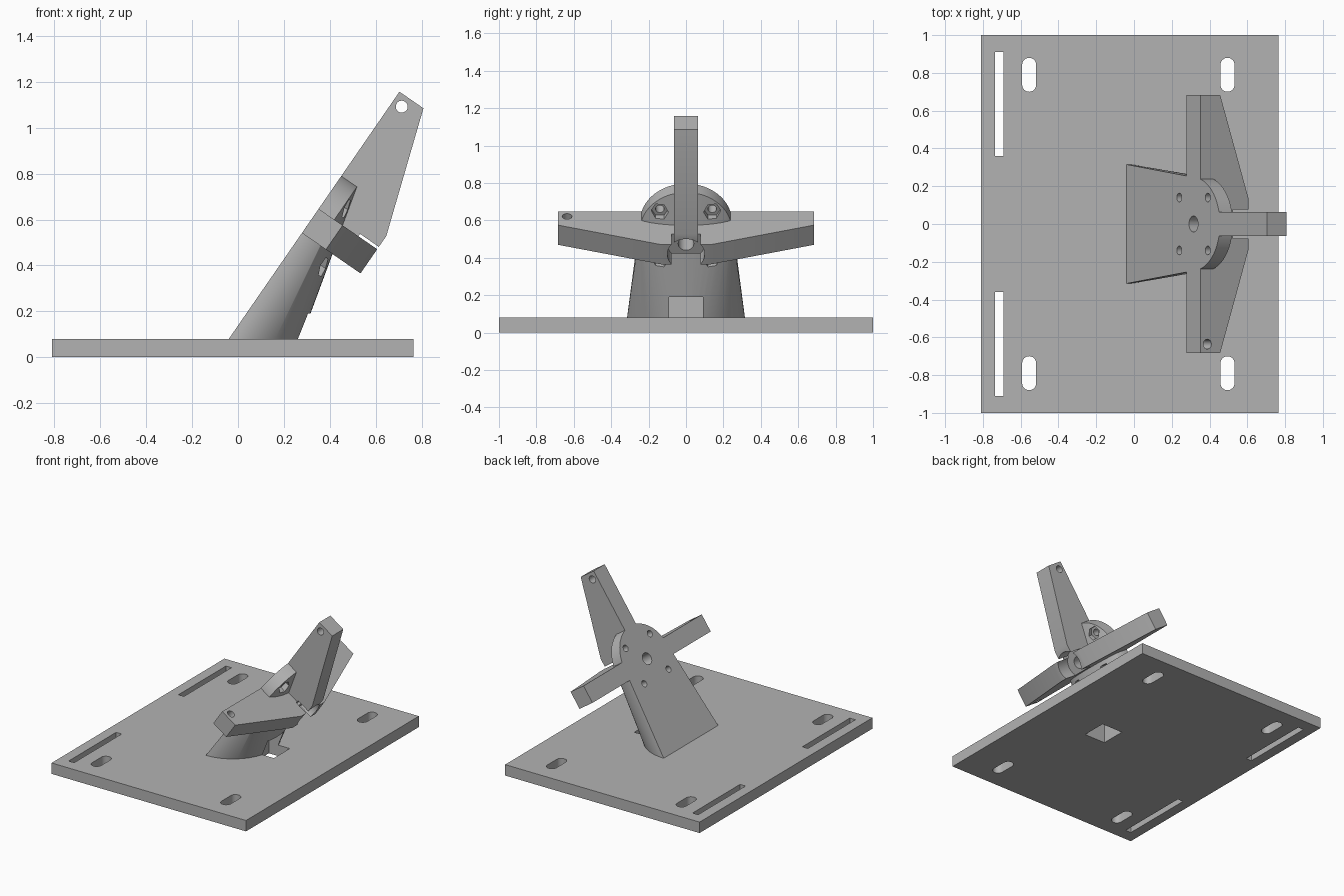
import bpy, bmesh
from math import pi, cos, sin
from mathutils import Matrix, Vector

if "Cube" in bpy.data.objects:
    bpy.data.objects.remove(bpy.data.objects["Cube"])

grey = bpy.data.materials.new("plain grey")
grey.use_nodes = True
grey.diffuse_color = (0.45, 0.45, 0.45, 1)
grey.node_tree.nodes["Principled BSDF"].inputs["Base Color"].default_value = (0.45, 0.45, 0.45, 1)

# Frame of the tilted face: x runs up the slope, z points out of the face
UP = Vector((0.568, 0, 0.823)).normalized()
OUT = UP.cross(Vector((0, 1, 0)))
TILT = Matrix((UP, (0, 1, 0), OUT)).transposed().to_4x4()
TILT.translation = (0.315, 0, 0.594)
TOP = 0.08


def make(name, bm):
    bmesh.ops.recalc_face_normals(bm, faces=bm.faces[:])
    mesh = bpy.data.meshes.new(name)
    bm.to_mesh(mesh)
    bm.free()
    mesh.materials.append(grey)
    ob = bpy.data.objects.new(name, mesh)
    bpy.context.collection.objects.link(ob)
    return ob


def prism(name, outline, lo, hi, matrix=Matrix()):
    bm = bmesh.new()
    base = bm.faces.new([bm.verts.new((x, y, lo)) for x, y in outline])
    side = bmesh.ops.extrude_face_region(bm, geom=[base])["geom"]
    moved = [v for v in side if isinstance(v, bmesh.types.BMVert)]
    bmesh.ops.translate(bm, verts=moved, vec=(0, 0, hi - lo))
    bm.transform(matrix)
    return make(name, bm)


def rect(x0, x1, y0, y1):
    return [(x0, y0), (x1, y0), (x1, y1), (x0, y1)]


def ring(x, y, r, n=32, start=0):
    return [(x + r * cos(start + 2 * pi * i / n), y + r * sin(start + 2 * pi * i / n)) for i in range(n)]


def slot(x, y, r, half):
    arc = [pi * i / 12 for i in range(13)]
    return ([(x + r * cos(a), y + half + r * sin(a)) for a in arc]
            + [(x - r * cos(a), y - half - r * sin(a)) for a in arc])


def cut(ob, *cutter):
    tool = prism("cutter", *cutter)
    tool.hide_render = True
    mod = ob.modifiers.new("cut", "BOOLEAN")
    mod.operation, mod.solver, mod.object = "DIFFERENCE", "EXACT", tool
    bpy.context.view_layer.objects.active = ob
    bpy.ops.object.modifier_apply(modifier=mod.name)
    bpy.data.objects.remove(tool)


# Base plate with long slots, round-ended slots and a square opening
plate = prism("base_plate", rect(-0.81, 0.765, -1, 1), 0, TOP)
for s in (-1, 1):
    cut(plate, rect(-0.735, -0.69, s * 0.635 - 0.275, s * 0.635 + 0.275), -1, 1)
    for x in (-0.555, 0.495):
        cut(plate, slot(x, s * 0.79, 0.037, 0.053), -1, 1)
opening = (rect(0.185, 0.355, -0.092, 0.092), -0.1, 0.19)
cut(plate, *opening)

# Tilted body: hull of a round head and a half-round foot
bm = bmesh.new()
for z in (0, -0.083):
    for x, y in ring(0, 0, 0.246, 72):
        bm.verts.new(TILT @ Vector((x, y, z)))
for i in range(37):
    a = pi * i / 36 - pi / 2
    bm.verts.new((-0.04 + 0.315 * cos(a), 0.315 * sin(a), TOP))
hull = bmesh.ops.convex_hull(bm, input=bm.verts[:])
loose = {v for v in hull["geom_interior"] + hull["geom_unused"] if isinstance(v, bmesh.types.BMVert)}
bmesh.ops.delete(bm, geom=list(loose), context="VERTS")
bmesh.ops.dissolve_limit(bm, angle_limit=0.005, verts=bm.verts[:], edges=bm.edges[:])
body = make("tilted_body", bm)
cut(body, *opening)

# Bolt holes with hexagonal nut pockets
for x in (-0.133, 0.133):
    for y in (-0.14, 0.14):
        cut(body, ring(x, y, 0.023, 20), -0.5, 0.1, TILT)
        cut(body, ring(x, y, 0.046, 6, pi / 6), -0.5, -0.075, TILT)

# Three tapered arms, each with a tip hole
profile = [(0, 0), (0.684, 0), (0.684, 0.127), (0.134, 0.31), (0, 0.31)]
arms = []
for name, turn in (("top_arm", 0), ("left_arm", pi / 2), ("right_arm", -pi / 2)):
    place = TILT @ Matrix.Rotation(turn, 4, "Z") @ Matrix.Rotation(-pi / 2, 4, "X")
    arm = prism(name, profile, -0.064, 0.064, place)
    cut(arm, ring(0.636, 0.045, 0.026, 24), -0.2, 0.2, place)
    arms.append(arm)

# Centre hole through everything, and the wide bore between the arms
for ob in [body] + arms:
    cut(ob, ring(0, 0, 0.042), -0.6, 0.1, TILT)
for arm in arms:
    cut(arm, ring(0, 0, 0.1, 48), -0.6, -0.21, TILT)

for ob in [plate, body] + arms:
    bpy.ops.object.select_all(action="DESELECT")
    ob.select_set(True)
    bpy.context.view_layer.objects.active = ob
    bpy.ops.object.shade_smooth_by_angle()
